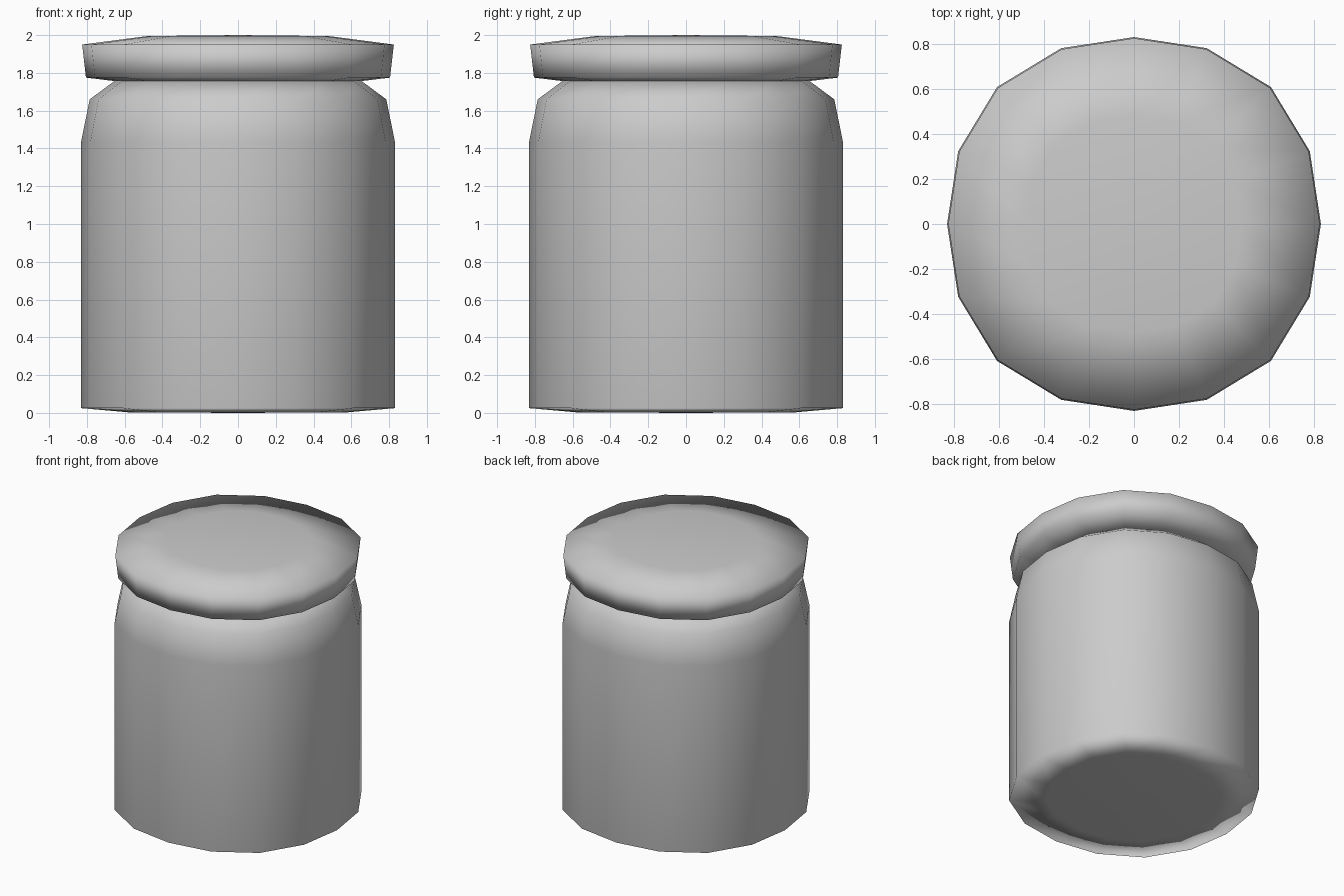
import bpy, bmesh, math

# Remove the default cube
cube = bpy.data.objects.get("Cube")
if cube:
    bpy.data.objects.remove(cube, do_unlink=True)

SIDES = 16

# Single plain grey
grey = bpy.data.materials.new("plain grey")
grey.use_nodes = True
COLOUR = (0.6, 0.6, 0.6, 1)
grey.diffuse_color = COLOUR
grey.node_tree.nodes["Principled BSDF"].inputs["Base Color"].default_value = COLOUR


def ring(bm, radius, z):
    """Sixteen-sided ring, slightly squared toward the diagonals."""
    verts = []
    for i in range(SIDES):
        a = 2 * math.pi * i / SIDES
        r = radius * (1 + 0.018 * (1 - math.cos(4 * a)))
        verts.append(bm.verts.new((r * math.cos(a), r * math.sin(a), z)))
    return verts


def turned(name, profile, bottom, top):
    """Closed turned part from (radius, height) pairs, with centre points as caps."""
    bm = bmesh.new()
    rings = [ring(bm, r, z) for r, z in profile]
    low = bm.verts.new((0, 0, bottom))
    high = bm.verts.new((0, 0, top))
    for i in range(SIDES):
        j = (i + 1) % SIDES
        for a, b in zip(rings, rings[1:]):
            bm.faces.new((a[i], a[j], b[j], b[i]))
        bm.faces.new((low, rings[0][j], rings[0][i]))
        bm.faces.new((high, rings[-1][i], rings[-1][j]))
    for f in bm.faces:
        f.smooth = True
    mesh = bpy.data.meshes.new(name)
    bm.to_mesh(mesh)
    bm.free()
    mesh.materials.append(grey)
    obj = bpy.data.objects.new(name, mesh)
    bpy.context.collection.objects.link(obj)
    return obj


# Jar body: straight wall, rounded shoulder, narrow neck
body = turned("jar_body",
              [(0.58, 0.003), (0.83, 0.025), (0.83, 1.44), (0.785, 1.66), (0.65, 1.76)],
              0, 1.765)
weighted = body.modifiers.new("wall shading", 'WEIGHTED_NORMAL')
weighted.mode = 'FACE_AREA'

# Lid: overhanging rim with a low crown
turned("jar_lid",
       [(0.64, 1.755), (0.805, 1.775), (0.825, 1.95), (0.48, 1.995)],
       1.755, 2.0)
